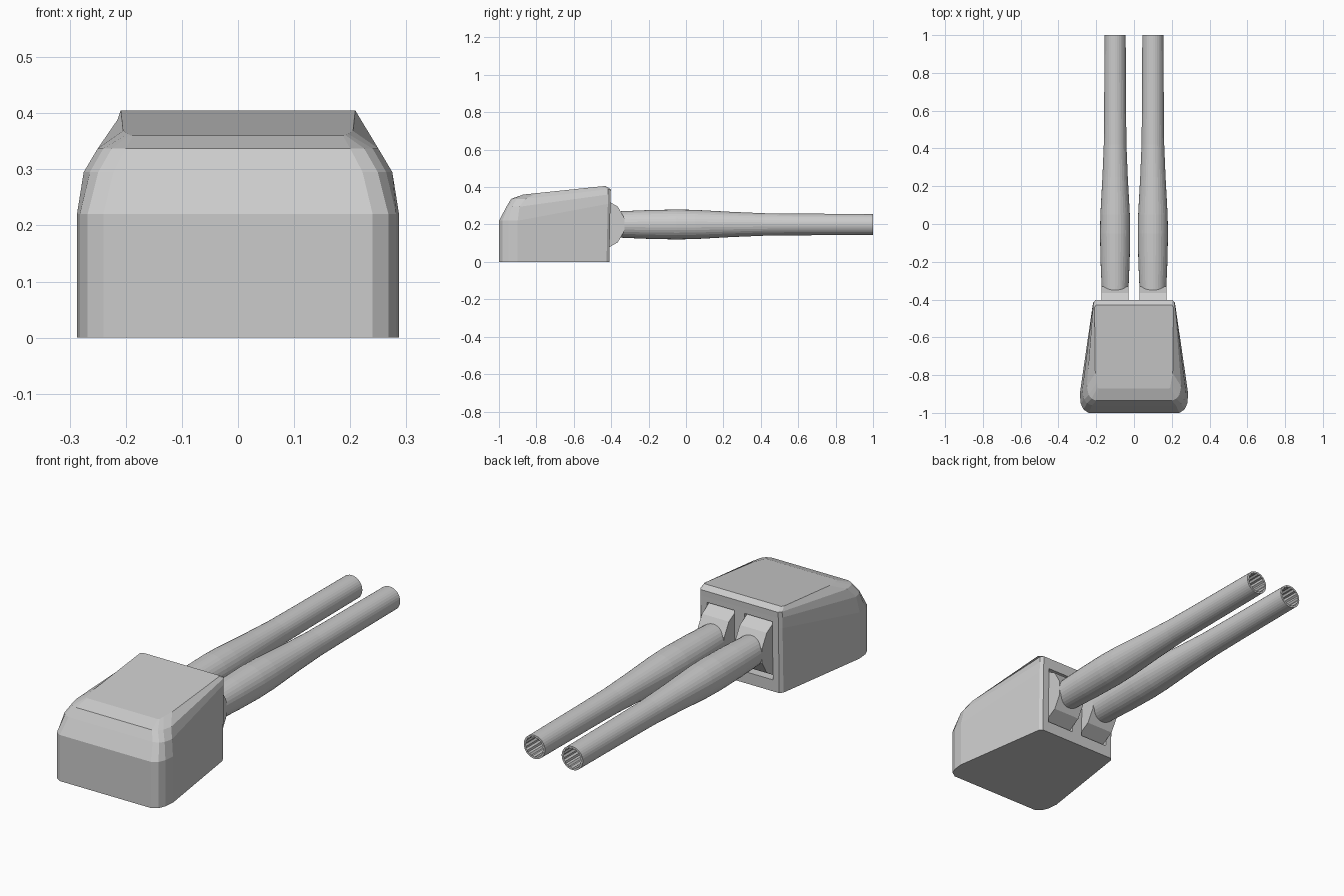
import bpy, bmesh, math

if "Cube" in bpy.data.objects:
    bpy.data.objects.remove(bpy.data.objects["Cube"])

def make_object(name, bm):
    bmesh.ops.recalc_face_normals(bm, faces=bm.faces)
    mesh = bpy.data.meshes.new(name)
    bm.to_mesh(mesh)
    bm.free()
    ob = bpy.data.objects.new(name, mesh)
    bpy.context.collection.objects.link(ob)
    return ob

def loft(name, rings, closed=False):
    """Skin a stack of equal rings, capped at both ends or joined into a loop."""
    bm = bmesh.new()
    vs = [[bm.verts.new(p) for p in r] for r in rings]
    n = len(vs[0])
    pairs = list(zip(vs, vs[1:])) + ([(vs[-1], vs[0])] if closed else [])
    for a, b in pairs:
        for i in range(n):
            j = (i + 1) % n
            bm.faces.new((a[i], a[j], b[j], b[i]))
    if not closed:
        bm.faces.new(vs[0])
        bm.faces.new(vs[-1])
    return make_object(name, bm)

def roof(y):
    return 0.36 + (y + 0.87) * 0.105

# Gunhouse: half outlines at each level, rear corner arc then front corner
rear = [
    (0.00, [(.24, -1), (.268, -.982), (.282, -.95), (.287, -.90)]),
    (0.22, [(.24, -1), (.268, -.982), (.282, -.95), (.287, -.90)]),
    (0.295, [(.222, -.96), (.249, -.95), (.264, -.93), (.275, -.89)]),
    (0.337, [(.20, -.935), (.225, -.925), (.24, -.905), (.25, -.86)]),
    (None, [(.187, -.87), (.192, -.865), (.196, -.84), (.205, -.79)]),
]
front = [
    (0.00, [(.217, -.425), (.205, -.41)]),
    (0.31, [(.217, -.418), (.205, -.404)]),
    (0.36, [(.216, -.418), (.205, -.403)]),
    (0.388, [(.215, -.418), (.204, -.402)]),
    (0.405, [(.209, -.44), (.20, -.43)]),
]
rings = []
for (zr, rp), (zf, fp) in zip(rear, front):
    half = [(x, y, roof(y) if zr is None else zr) for x, y in rp]
    half += [(x, y, zf) for x, y in fp]
    rings.append(half + [(-x, y, z) for x, y, z in reversed(half)])
house = loft("gunhouse", rings)

# Gun slots cut into the front plate
for s in (-1, 1):
    bpy.ops.mesh.primitive_cube_add(size=1, location=(s * .1, -.45, .195))
    cutter = bpy.context.object
    cutter.name = "slot_cutter"
    cutter.scale = (.146, .24, .28)
    cutter.hide_render = True
    mod = house.modifiers.new("slot", 'BOOLEAN')
    mod.operation = 'DIFFERENCE'
    mod.solver = 'EXACT'
    mod.object = cutter
    bpy.context.view_layer.objects.active = house
    bpy.ops.object.modifier_apply(modifier=mod.name)
    bpy.data.objects.remove(cutter)

# Barrel profile (y, radius): outer tube, then bore back from the muzzle
SIDES = 32
outer = [(-.42, .068), (-.34, .071), (-.2, .077), (-.05, .08), (.05, .078),
         (.25, .067), (.42, .060), (.6, .058), (1, .056)]

def barrel_ring(x, y, r, groove=0):
    pts = []
    for i in range(SIDES):
        a = 2 * math.pi * i / SIDES
        rr = r - groove * (i % 2)
        pts.append((x + rr * math.cos(a), y, .2 + rr * math.sin(a)))
    return pts

for side, s in (("left", -1), ("right", 1)):
    x = s * .1
    # Rotating gun shield: rounded block in the slot
    shield = []
    for dx in (-.071, .071):
        shield.append([(x + dx, -.46 + .135 * math.cos(math.pi * (k + .5) / 6),
                        .2 + .135 * math.sin(math.pi * (k + .5) / 6)) for k in range(12)])
    loft("gun_shield_" + side, shield)
    # Hollow barrel with grooved bore
    tube = [barrel_ring(x, y, r) for y, r in outer]
    tube += [barrel_ring(x, 1, .049, .005), barrel_ring(x, .4, .049, .005)]
    loft("barrel_" + side, tube)
